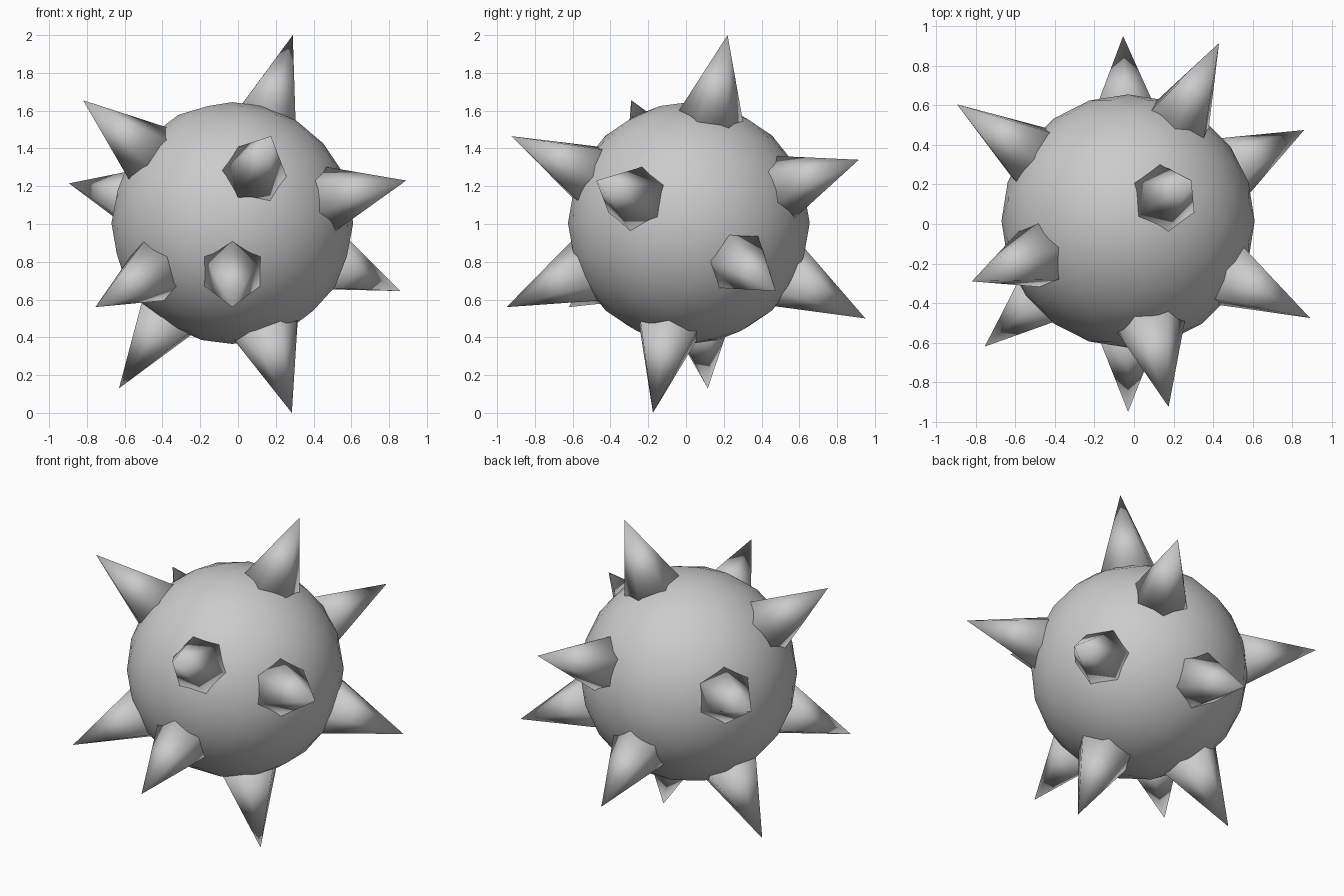
import bpy
from math import radians
from mathutils import Vector, Matrix

if "Cube" in bpy.data.objects:
    bpy.data.objects.remove(bpy.data.objects["Cube"])

CENTRE = Vector((-0.03, 0.015, 1.005))
BASE = 0.57        # distance from ball centre to each spike's hidden base

# Ball body
bpy.ops.mesh.primitive_ico_sphere_add(subdivisions=3, radius=0.64, location=CENTRE)
ball = bpy.context.object
ball.name = "ball"
bpy.ops.object.shade_smooth()

# Spikes: tip position and roll of the six-sided cone about its axis
TIPS = [
    ((0.29, 0.22, 2.00), 33),
    ((-0.82, -0.29, 1.655), 30),
    ((-0.895, 0.605, 1.215), 28),
    ((0.175, -0.925, 1.465), -6),
    ((0.89, -0.475, 1.23), 25),
    ((-0.755, -0.62, 0.56), 30),
    ((-0.03, -0.95, 0.56), 30),
    ((0.86, 0.475, 0.645), -2),
    ((-0.63, 0.115, 0.13), 0),
    ((0.285, -0.175, 0.00), 0),
    ((0.43, 0.915, 1.34), 30),
    ((-0.055, 0.95, 0.50), 32),
]


def add_spike(number, tip, roll):
    axis = Vector(tip) - CENTRE
    height = axis.length - BASE
    bpy.ops.mesh.primitive_cone_add(vertices=6, radius1=0.378 * height, radius2=0, depth=height)
    spike = bpy.context.object
    spike.name = f"spike_{number}"
    # the cone's first corner lies on local Y, so measure the roll from there
    turn = Matrix.Rotation(radians(roll - 90), 4, 'Z')
    aim = axis.to_track_quat('Z', 'Y').to_matrix().to_4x4()
    middle = CENTRE + axis.normalized() * (BASE + height / 2)
    spike.matrix_world = Matrix.Translation(middle) @ aim @ turn
    bpy.ops.object.shade_smooth()


for i, (tip, roll) in enumerate(TIPS, 1):
    add_spike(i, tip, roll)
